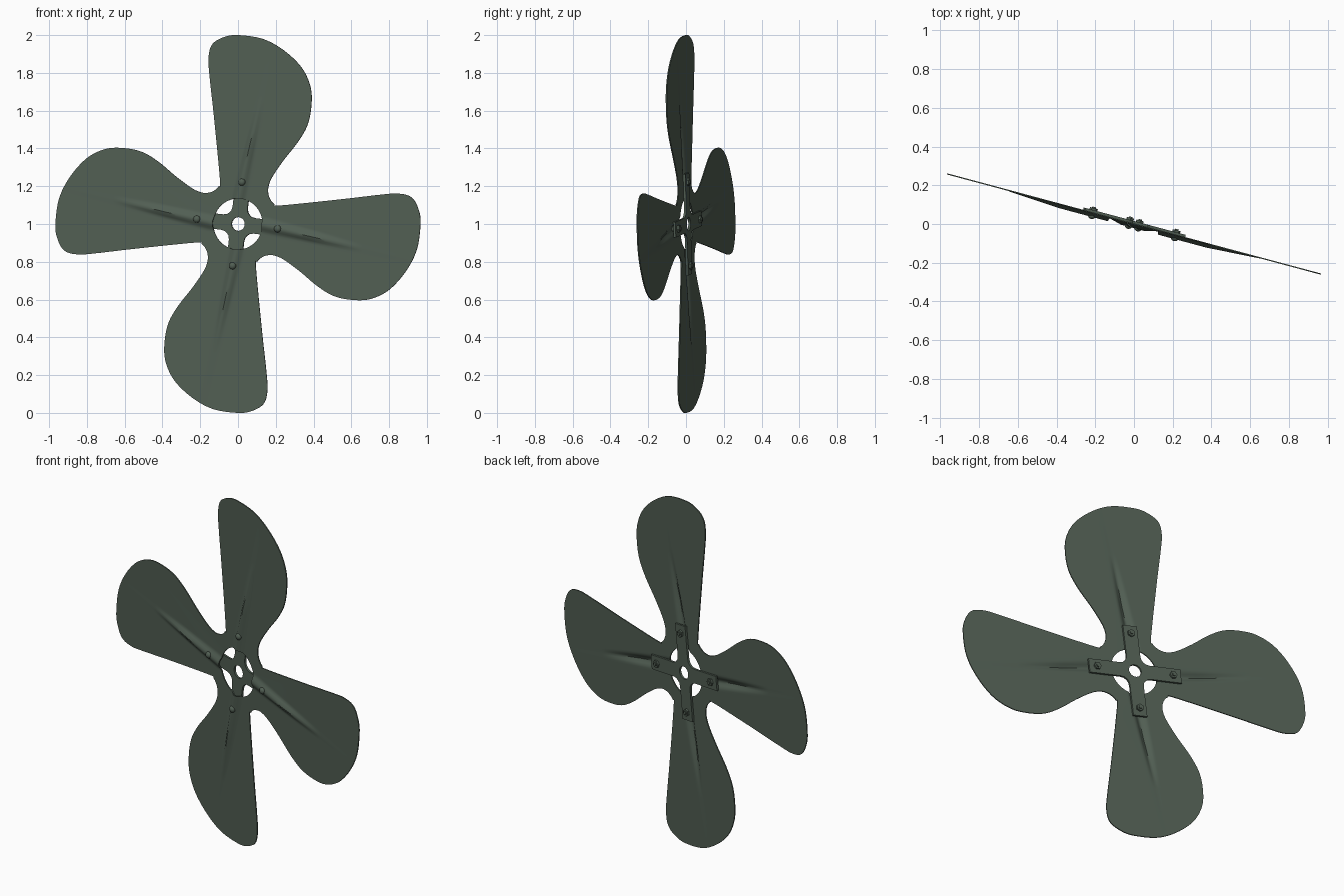
import bpy, bmesh, math
from mathutils import Vector, Matrix

if "Cube" in bpy.data.objects:
    bpy.data.objects.remove(bpy.data.objects["Cube"])

YAW = Matrix.Rotation(math.radians(-15), 4, 'Z')   # whole fan is turned slightly
LIFT = Matrix.Translation((0, 0, 1))

green = bpy.data.materials.new("dark_green_paint")
green.diffuse_color = (0.082, 0.112, 0.086, 1)
green.use_nodes = True
green.node_tree.nodes["Principled BSDF"].inputs["Base Color"].default_value = green.diffuse_color


def finish(bm, name, thickness=0):
    """Turn a bmesh into a placed, smooth-shaded object."""
    bmesh.ops.recalc_face_normals(bm, faces=bm.faces)
    me = bpy.data.meshes.new(name)
    bm.to_mesh(me)
    bm.free()
    ob = bpy.data.objects.new(name, me)
    bpy.context.collection.objects.link(ob)
    me.materials.append(green)
    bpy.ops.object.select_all(action='DESELECT')
    ob.select_set(True)
    bpy.context.view_layer.objects.active = ob
    if thickness:
        mod = ob.modifiers.new("thickness", 'SOLIDIFY')
        mod.thickness = thickness
        mod.offset = 0
        bpy.ops.object.modifier_apply(modifier=mod.name)
    me.transform(LIFT @ YAW)
    bpy.ops.object.shade_smooth_by_angle(angle=math.radians(35))
    return ob


def smooth_path(pts, before, after, n=6):
    """Catmull-Rom curve through the points."""
    p = [Vector(q) for q in [before] + pts + [after]]
    out = []
    for a, b, c, d in zip(p, p[1:], p[2:], p[3:]):
        for i in range(n):
            t = i / n
            out.append(0.5 * (2 * b + (c - a) * t + (2 * a - 5 * b + 4 * c - d) * t * t
                              + (3 * b - a - 3 * c + d) * t ** 3))
    return out + [p[-2]]


def quarter(outline, hole):
    """One quarter of a four-armed plate with a round centre hole."""
    bm = bmesh.new()
    start = math.atan2(outline[-1][1], outline[-1][0])
    arc = [(hole * math.cos(start + math.pi / 2 * i / 16),
            hole * math.sin(start + math.pi / 2 * i / 16)) for i in range(17)]
    bm.faces.new([bm.verts.new((u, 0, v)) for u, v in list(outline) + arc])
    return bm


def four_times(bm):
    geom = bm.verts[:] + bm.edges[:] + bm.faces[:]
    for k in (1, 2, 3):
        new = bmesh.ops.duplicate(bm, geom=geom)["geom"]
        bmesh.ops.rotate(bm, verts=[g for g in new if isinstance(g, bmesh.types.BMVert)],
                         cent=(0, 0, 0), matrix=Matrix.Rotation(k * math.pi / 2, 3, 'Y'))
    bmesh.ops.remove_doubles(bm, verts=bm.verts, dist=0.0005)


# Blades: outline of the top blade, from one valley to the next
blade = [(-0.125, 0.18), (-0.105, 0.2), (-0.098, 0.23), (-0.13, 0.557), (-0.155, 0.78),
         (-0.161, 0.88), (-0.14, 0.952), (-0.075, 0.99), (0, 1), (0.135, 0.98),
         (0.25, 0.92), (0.347, 0.83), (0.395, 0.733), (0.403, 0.64), (0.383, 0.53),
         (0.33, 0.437), (0.25, 0.338), (0.188, 0.25), (0.166, 0.195), (0.167, 0.155),
         (0.18, 0.125)]
bm = quarter(smooth_path(blade, (-0.155, 0.167), (0.2, 0.105)), 0.135)

# Pressed rib: cut a fine strip along the blade, then push it forward
root = Vector((0.004, 0, 0.13))
along = Vector((0.121, 0, 0.53)).normalized()
side = Vector((along.z, 0, -along.x))
HALF, LENGTH = 0.05, 0.57


def cut(co, no, strip_only):
    faces = [f for f in bm.faces if not strip_only
             or abs((f.calc_center_median() - root).dot(side)) < HALF]
    geom = set(faces)
    for f in faces:
        geom.update(f.edges)
        geom.update(f.verts)
    bmesh.ops.bisect_plane(bm, geom=list(geom), dist=1e-5, plane_co=co, plane_no=no)


for s in (-HALF, HALF):
    cut(root + side * s, side, False)
for i in range(-4, 5):
    cut(root + side * i * 0.01, side, True)
for i in range(1, 20):
    cut(root + along * i * 0.03, along, True)
for v in bm.verts:
    d = v.co - root
    s, t = abs(d.dot(side)), d.dot(along)
    w = 0.045 - 0.025 * max(t, 0) / LENGTH
    if s < w and t < LENGTH:
        fade = min(1, (LENGTH - t) / 0.3)
        v.co.y = -0.018 * fade * math.cos(s / w * math.pi / 2) ** 2
four_times(bm)
finish(bm, "fan_blades", 0.006)

# Cross bracket behind the blades
arm = [(-0.055, 0.055), (-0.045, 0.068), (-0.041, 0.09), (-0.041, 0.27),
       (0.041, 0.27), (0.041, 0.09), (0.045, 0.068), (0.055, 0.055)]
bm = quarter(arm, 0.036)
four_times(bm)
TILT = Matrix.Rotation(math.radians(6.6), 4, 'Y')
bm.transform(Matrix.Translation((0, 0.009, 0)) @ TILT)
finish(bm, "cross_bracket", 0.012)

# Rivets: domed head in front, shank, and nut with a stub at the back
for k in range(4):
    bm = bmesh.new()
    place = Matrix.Rotation(math.radians(6.6) + k * math.pi / 2, 4, 'Y') \
        @ Matrix.Translation((0, 0, 0.223))
    dome = bmesh.ops.create_uvsphere(bm, u_segments=16, v_segments=10, radius=0.019)["verts"]
    bmesh.ops.transform(bm, verts=dome, matrix=Matrix.Translation((0, -0.017, 0))
                        @ Matrix.Diagonal((1, 0.8, 1, 1)))
    for sides, r, y0, y1 in ((16, 0.01, -0.017, 0.032), (6, 0.021, 0.014, 0.026)):
        part = bmesh.ops.create_cone(bm, cap_ends=True, segments=sides, radius1=r,
                                     radius2=r, depth=y1 - y0)["verts"]
        bmesh.ops.transform(bm, verts=part, matrix=Matrix.Translation((0, (y0 + y1) / 2, 0))
                            @ Matrix.Rotation(math.pi / 2, 4, 'X'))
    bm.transform(place)
    finish(bm, f"rivet_{k + 1}")
